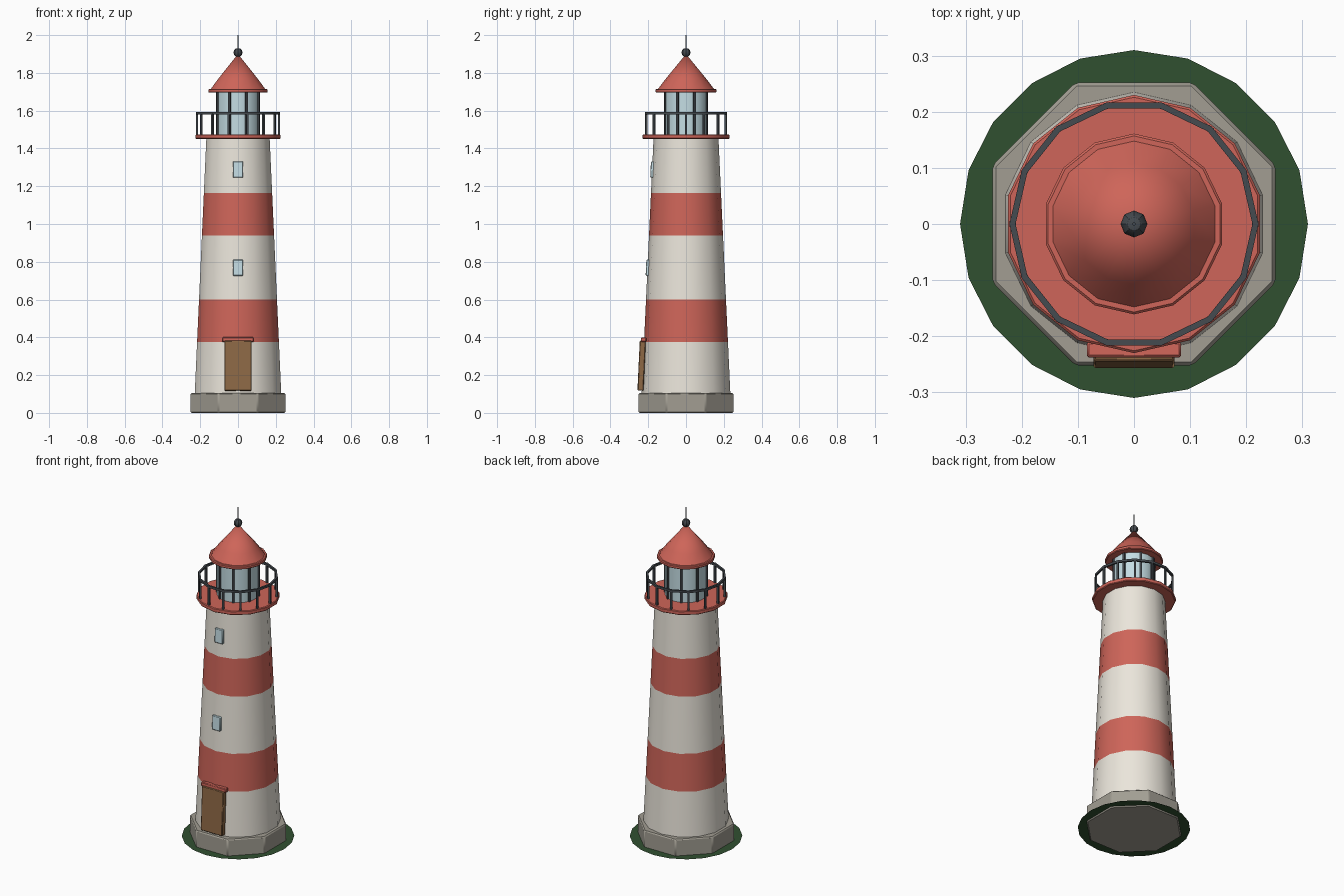
import bpy, bmesh
from math import sin, cos, pi, radians, atan

if "Cube" in bpy.data.objects:
    bpy.data.objects.remove(bpy.data.objects["Cube"])


def material(name, rgb):
    m = bpy.data.materials.new(name)
    m.diffuse_color = (*rgb, 1)
    m.use_nodes = True
    m.node_tree.nodes["Principled BSDF"].inputs["Base Color"].default_value = m.diffuse_color
    return m


RED = material("red_paint", (0.62, 0.13, 0.10))
WHITE = material("white_paint", (0.83, 0.79, 0.71))
STONE = material("stone", (0.36, 0.34, 0.29))
GLASS = material("glass", (0.55, 0.72, 0.77))
IRON = material("dark_iron", (0.06, 0.07, 0.08))
WOOD = material("wood", (0.27, 0.14, 0.06))
GRASS = material("grass", (0.03, 0.08, 0.03))


def finish(name, bm, mat, bevel=0):
    bmesh.ops.recalc_face_normals(bm, faces=bm.faces)
    me = bpy.data.meshes.new(name)
    bm.to_mesh(me)
    bm.free()
    me.materials.append(mat)
    me.shade_smooth()
    me.set_sharp_from_angle(angle=radians(30))
    ob = bpy.data.objects.new(name, me)
    bpy.context.collection.objects.link(ob)
    if bevel:
        mod = ob.modifiers.new("bevel", 'BEVEL')
        mod.width = bevel
        mod.segments = 1
    return ob


def lathe(name, profile, sides, mat, phase=90, closed=False, bevel=0):
    """Turn (radius, z) points round z; open profiles get end caps."""
    bm = bmesh.new()
    rings = []
    for r, z in profile:
        if r == 0:
            rings.append([bm.verts.new((0, 0, z))] * sides)
        else:
            angs = [radians(phase) + 2 * pi * i / sides for i in range(sides)]
            rings.append([bm.verts.new((r * cos(a), r * sin(a), z)) for a in angs])
    pairs = list(zip(rings, rings[1:]))
    if closed:
        pairs.append((rings[-1], rings[0]))
    for lo, hi in pairs:
        for i in range(sides):
            j = (i + 1) % sides
            bm.faces.new(list(dict.fromkeys((lo[i], lo[j], hi[j], hi[i]))))
    if not closed:
        for (r, z), ring in ((profile[0], rings[0]), (profile[-1], rings[-1])):
            if r > 0:
                bm.faces.new(ring)
    return finish(name, bm, mat, bevel)


def box(name, centre, size, mat, tilt=0, bevel=0.004):
    bm = bmesh.new()
    bmesh.ops.create_cube(bm, size=1)
    bmesh.ops.scale(bm, vec=size, verts=bm.verts)
    ob = finish(name, bm, mat, bevel)
    ob.location = centre
    ob.rotation_euler.x = -tilt
    return ob


def post(name, radius, turn, z0, z1, width, mat):
    a = radians(turn)
    ob = box(name, (radius * cos(a), radius * sin(a), (z0 + z1) / 2),
             (width, width, z1 - z0), mat, bevel=0)
    ob.rotation_euler.z = a
    return ob


# Grass disc: a single flat sheet
bm = bmesh.new()
bm.faces.new([bm.verts.new((0.31 * cos(i * pi / 10), 0.31 * sin(i * pi / 10), 0.006))
              for i in range(20)])
finish("grass", bm, GRASS)

# Octagonal stone base
lathe("stone_base", [(0.273, 0), (0.273, 0.105)], 8, STONE, phase=22.5, bevel=0.006)

# Tapered tower in five painted bands
Z0, Z1, R0, R1 = 0.10, 1.45, 0.235, 0.172
SLOPE = (R0 - R1) / (Z1 - Z0)


def tower_r(z):
    return R0 - SLOPE * (z - Z0)


levels = [Z0, 0.375, 0.60, 0.94, 1.165, Z1]
for i, (a, b) in enumerate(zip(levels, levels[1:])):
    lathe(f"tower_band_{i + 1}", [(tower_r(a), a), (tower_r(b), b)], 14,
          RED if i % 2 else WHITE)

# Door, lintel and windows, leaning with the wall
lean = atan(SLOPE)
box("door", (0, -tower_r(0.25) - 0.007, 0.25), (0.145, 0.032, 0.265), WOOD, lean)
box("door_lintel", (0, -0.224, 0.388), (0.168, 0.028, 0.024), RED, lean)
for name, z in (("lower_window", 0.768), ("upper_window", 1.288)):
    box(name, (0, -tower_r(z) + 0.004, z), (0.055, 0.024, 0.086), GLASS, lean)

# Gallery deck and railing
lathe("gallery_deck", [(0.23, 1.45), (0.23, 1.475)], 14, RED, bevel=0.004)
lathe("gallery_rail", [(0.211, 1.581), (0.222, 1.581), (0.222, 1.594), (0.211, 1.594)],
      14, IRON, phase=0, closed=True)
for i in range(14):
    post(f"rail_post_{i + 1}", 0.216, i * 360 / 14, 1.473, 1.585, 0.011, IRON)

# Lantern room
lathe("lantern_glass", [(0.117, 1.473), (0.117, 1.70)], 14, GLASS)
for i in range(8):
    post(f"lantern_bar_{i + 1}", 0.117, 22.5 + 45 * i, 1.473, 1.70, 0.012, IRON)

# Roof with eave, ball and rod
lathe("roof_eave", [(0.161, 1.695), (0.161, 1.715)], 14, RED, bevel=0.004)
lathe("roof", [(0.150, 1.712), (0.108, 1.768), (0, 1.90)], 14, RED)
lathe("roof_ball", [(0, 1.883)] + [(0.024 * sin(k * pi / 6), 1.907 - 0.024 * cos(k * pi / 6))
                                  for k in range(1, 6)] + [(0, 1.931)], 8, IRON)
lathe("roof_rod", [(0.003, 1.92), (0.003, 2.0)], 6, IRON)
